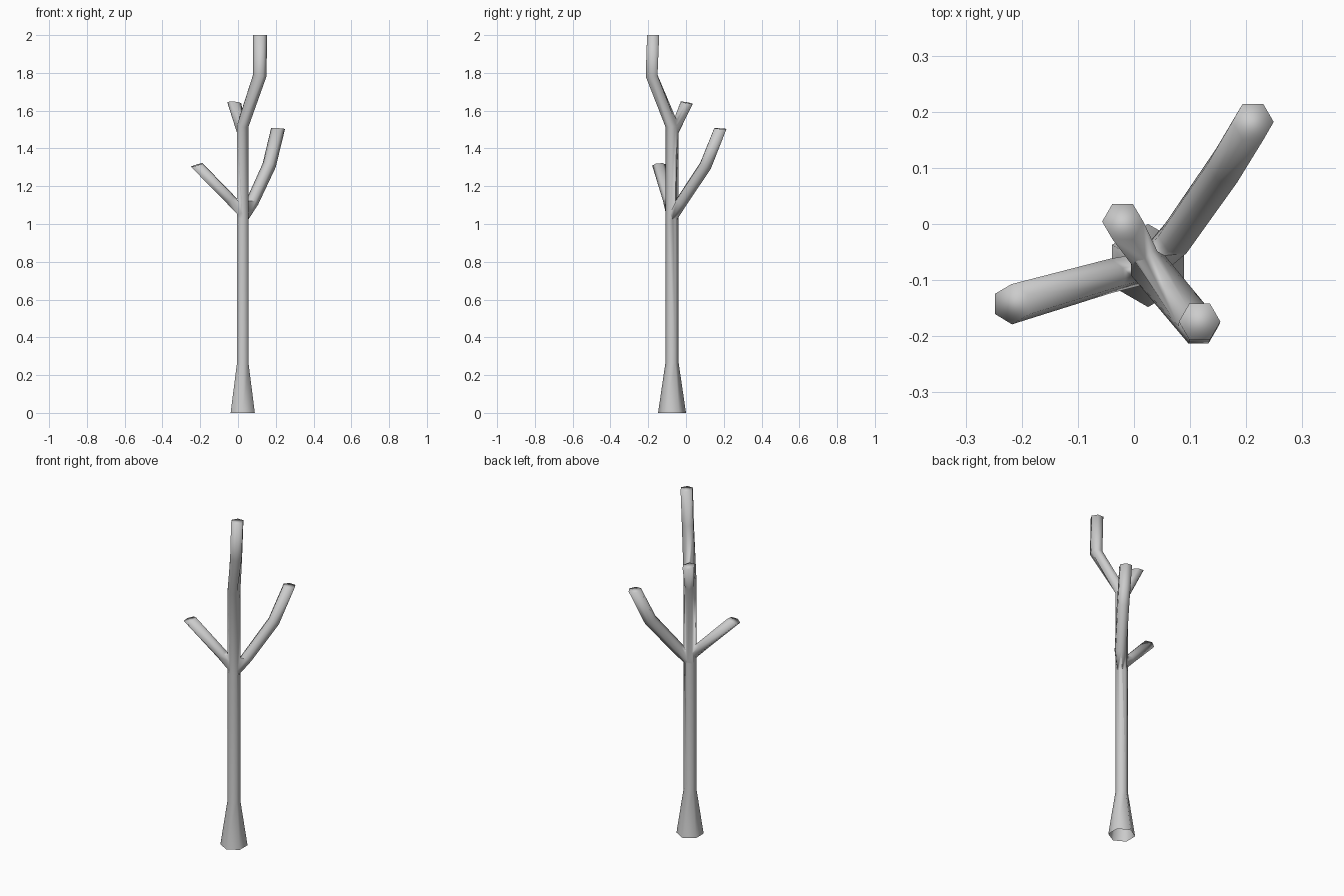
import bpy, bmesh, math
from mathutils import Vector

if "Cube" in bpy.data.objects:
    bpy.data.objects.remove(bpy.data.objects["Cube"])

UP = Vector((0, 0, 1))


def limb(name, rings):
    """Closed six-sided tube. Each ring: centre, radius, facing normal, twist in degrees."""
    bm = bmesh.new()
    loops = []
    for centre, r, normal, twist in rings:
        q = UP.rotation_difference(Vector(normal).normalized())
        loop = []
        for i in range(6):
            a = math.radians(60 * i + twist)
            loop.append(bm.verts.new(Vector(centre) + q @ Vector((r * math.cos(a), r * math.sin(a), 0))))
        loops.append(loop)
    for a, b in zip(loops, loops[1:]):
        for i in range(6):
            j = (i + 1) % 6
            bm.faces.new((a[i], a[j], b[j], b[i]))
    bm.faces.new(loops[0][::-1])
    bm.faces.new(loops[-1])
    bmesh.ops.recalc_face_normals(bm, faces=bm.faces)
    me = bpy.data.meshes.new(name)
    bm.to_mesh(me)
    bm.free()
    ob = bpy.data.objects.new(name, me)
    bpy.context.collection.objects.link(ob)
    return ob


X, Y = 0.025, -0.074
Z = (0, 0, 1)

# Trunk with flared foot, bending into the top branch
tree = limb("tree_trunk", [
    ((X, Y, 0), 0.074, Z, 30),
    ((X, Y, 0.265), 0.035, Z, 30),
    ((X, Y, 1.03), 0.035, Z, 30),
    ((X, Y, 1.52), 0.035, (0.15, -0.2, 1), 30),
    ((0.115, -0.182, 1.785), 0.036, (0.1, -0.1, 1), 60),
    ((0.117, -0.174, 2.0), 0.037, Z, 60),
])

# Side branches
branches = [
    limb("left_branch", [
        ((0.028, -0.078, 1.055), 0.028, (-0.7, -0.2, 1), 30),
        ((-0.04, -0.092, 1.13), 0.031, (-0.8, -0.25, 1), 30),
        ((-0.218, -0.143, 1.312), 0.036, (-0.3, -0.1, 1), 30),
    ]),
    limb("right_branch", [
        ((0.03, -0.07, 1.035), 0.028, (0.35, 0.45, 1), 0),
        ((0.075, -0.025, 1.115), 0.034, (0.4, 0.6, 1), 0),
        ((0.165, 0.104, 1.31), 0.036, (0.3, 0.45, 1), 0),
        ((0.212, 0.182, 1.505), 0.037, (0.05, 0.07, 1), 0),
    ]),
    limb("upper_twig", [
        ((0.025, -0.07, 1.475), 0.027, (-0.2, 0.35, 1), 0),
        ((-0.02, 0.004, 1.642), 0.037, (0.08, 0.18, 1), 0),
    ]),
]

# Merge the branches into the trunk
for b in branches:
    m = tree.modifiers.new(b.name, 'BOOLEAN')
    m.operation = 'UNION'
    m.solver = 'EXACT'
    m.object = b
bpy.context.view_layer.update()
merged = bpy.data.meshes.new_from_object(tree.evaluated_get(bpy.context.evaluated_depsgraph_get()))
tree.modifiers.clear()
tree.data = merged
for b in branches:
    bpy.data.objects.remove(b, do_unlink=True)

# Open foot, smooth shading
bm = bmesh.new()
bm.from_mesh(merged)
bmesh.ops.delete(bm, geom=[f for f in bm.faces if all(v.co.z < 0.001 for v in f.verts)], context='FACES_ONLY')
for f in bm.faces:
    f.smooth = True
bm.to_mesh(merged)
bm.free()
